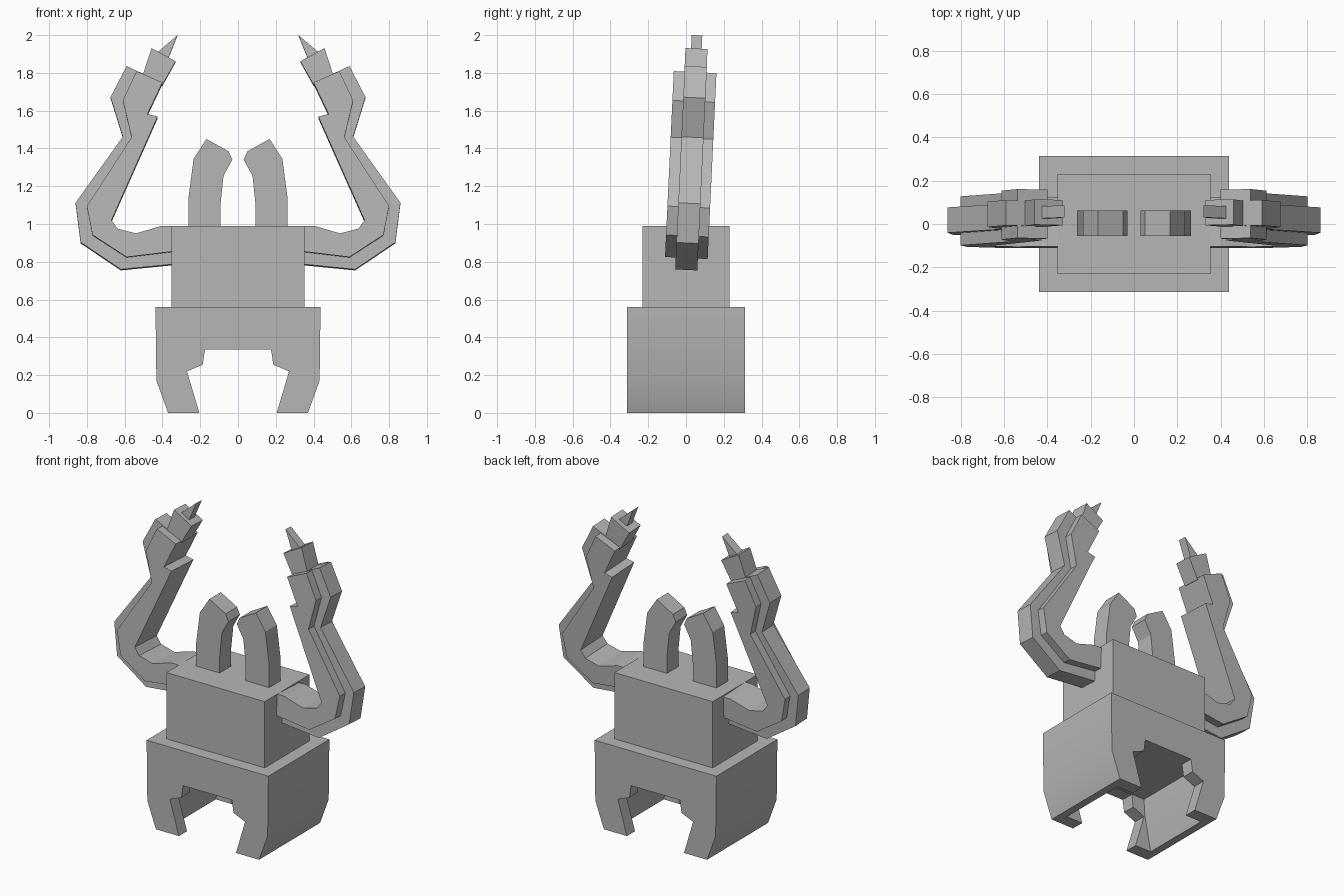
import bpy, bmesh, math
from mathutils import Matrix, Vector

cube = bpy.data.objects.get("Cube")
if cube:
    bpy.data.objects.remove(cube, do_unlink=True)

# Single stone grey colour
grey = bpy.data.materials.new("stone_grey")
grey.use_nodes = True
colour = (0.47, 0.47, 0.47, 1)
grey.diffuse_color = colour
grey.node_tree.nodes["Principled BSDF"].inputs["Base Color"].default_value = colour


def prism(name, outline, y0, y1, side=1, tilt=0.0, pivot=0.76):
    """Extrude an x-z outline along y, optionally mirrored and leaned back."""
    bm = bmesh.new()
    face = bm.faces.new([bm.verts.new((side * x, y0, z)) for x, z in outline])
    out = bmesh.ops.extrude_face_region(bm, geom=[face])
    moved = [v for v in out["geom"] if isinstance(v, bmesh.types.BMVert)]
    bmesh.ops.translate(bm, verts=moved, vec=(0, y1 - y0, 0))
    if tilt:
        bmesh.ops.rotate(bm, verts=bm.verts, cent=Vector((0, 0, pivot)),
                         matrix=Matrix.Rotation(-tilt, 3, 'X'))
    bmesh.ops.recalc_face_normals(bm, faces=bm.faces)
    mesh = bpy.data.meshes.new(name)
    bm.to_mesh(mesh)
    bm.free()
    mesh.materials.append(grey)
    obj = bpy.data.objects.new(name, mesh)
    bpy.context.collection.objects.link(obj)
    return obj


def symmetric(half):
    """Close a half outline by mirroring it across x = 0."""
    return half + [(-x, z) for x, z in reversed(half)]


# Base with two legs and an arch, hollowed out between the end walls
base = prism("base", symmetric([
    (0.175, 0.335), (0.187, 0.255), (0.27, 0.22), (0.205, 0),
    (0.37, 0), (0.432, 0.17), (0.437, 0.56)]), -0.313, 0.313)
cutter = prism("hollow_cutter", symmetric([
    (0.33, -0.05), (0.275, 0.24), (0.27, 0.337)]), -0.23, 0.23)
cutter.hide_render = True
cut = base.modifiers.new("hollow", 'BOOLEAN')
cut.operation = 'DIFFERENCE'
cut.solver = 'EXACT'
cut.object = cutter
bpy.context.view_layer.objects.active = base
base.select_set(True)
bpy.ops.object.modifier_apply(modifier=cut.name)
bpy.data.objects.remove(cutter, do_unlink=True)
bpy.ops.object.shade_smooth_by_angle(angle=math.radians(30))

# Torso block
prism("torso", symmetric([(0.353, 0.56), (0.353, 0.99)]), -0.23, 0.23)

# Curved horns, arms and hands, mirrored
horn = [(0.262, 0.97), (0.262, 1.14), (0.235, 1.345), (0.167, 1.45),
        (0.05, 1.385), (0.03, 1.34), (0.077, 1.255), (0.093, 1.10), (0.093, 0.97)]
inner_edge = [(0.40, 1.745), (0.48, 1.577), (0.425, 1.565), (0.67, 1.015),
              (0.637, 0.97), (0.54, 0.945), (0.405, 0.985), (0.34, 0.985)]
arm_ridge = [(0.34, 0.785), (0.62, 0.757), (0.833, 0.90), (0.86, 1.11),
             (0.61, 1.46), (0.675, 1.67), (0.59, 1.835)] + inner_edge
arm_body = [(0.34, 0.85), (0.59, 0.82), (0.77, 0.937), (0.80, 1.09),
            (0.563, 1.455), (0.61, 1.65), (0.537, 1.805)] + inner_edge
hand = [(0.51, 1.77), (0.458, 1.93), (0.33, 1.86), (0.40, 1.735)]
claw = [(0.425, 1.91), (0.32, 2.0), (0.37, 1.875)]
LEAN = math.radians(2.7)

for side, label in ((1, "left"), (-1, "right")):
    prism(label + "_horn", horn, -0.055, 0.062, side)
    prism(label + "_arm_ridge", arm_ridge, -0.057, 0.06, side, LEAN)
    prism(label + "_arm_body", arm_body, -0.114, 0.112, side, LEAN)
    prism(label + "_hand", hand, -0.058, 0.059, side, LEAN)
    prism(label + "_claw", claw, -0.028, 0.028, side, LEAN)
